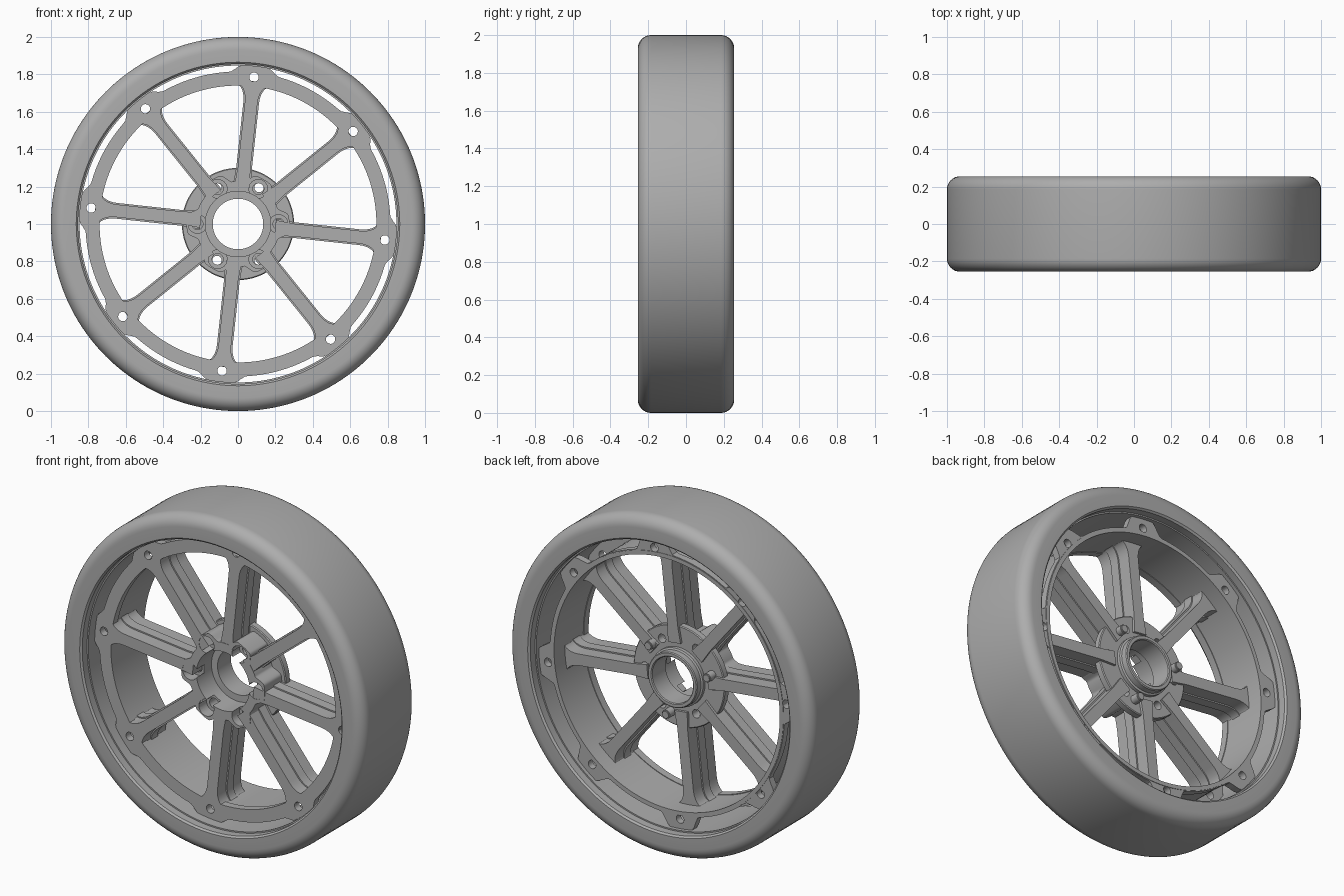
import bpy, bmesh
from math import sin, cos, pi, radians

cube = bpy.data.objects.get("Cube")
if cube:
    bpy.data.objects.remove(cube, do_unlink=True)

SPOKES, START = 8, radians(-6.2)
SPOKE_ANGLES = [START + i * 2 * pi / SPOKES for i in range(SPOKES)]
BOLT_ANGLES = [i * pi / 3 for i in range(6)]
FRONT, BACK = -0.14, 0.18

grey = bpy.data.materials.new("mid_grey")
grey.use_nodes = True
colour = (0.42, 0.42, 0.42, 1)
grey.diffuse_color = colour
grey.node_tree.nodes["Principled BSDF"].inputs["Base Color"].default_value = colour


def finish(bm, name):
    """Turn a bmesh into a smooth object with sharp edges, at axle height."""
    bmesh.ops.recalc_face_normals(bm, faces=bm.faces)
    mesh = bpy.data.meshes.new(name)
    bm.to_mesh(mesh)
    bm.free()
    mesh.materials.append(grey)
    mesh.shade_smooth()
    mesh.set_sharp_from_angle(angle=radians(32))
    obj = bpy.data.objects.new(name, mesh)
    obj.location.z = 1
    bpy.context.collection.objects.link(obj)
    return obj


def skin(bm, rings):
    """Join closed loops of points into a closed tube of quads."""
    loops = [[bm.verts.new(p) for p in ring] for ring in rings]
    n = len(loops[0])
    for a, b in zip(loops, loops[1:] + loops[:1]):
        for j in range(n):
            k = (j + 1) % n
            bm.faces.new((a[j], a[k], b[k], b[j]))


def lathe(name, profile, steps=128):
    """Spin a closed (radius, y) profile around the axle."""
    bm = bmesh.new()
    turns = [2 * pi * i / steps for i in range(steps)]
    skin(bm, [[(r * cos(t), y, r * sin(t)) for r, y in profile] for t in turns])
    return finish(bm, name)


def lobed_ring(name, inner, base, peak, angles, flat, end, y0, y1, steps=288):
    """Ring whose outer edge rises from base to peak around each angle."""
    bm = bmesh.new()
    rings = []
    for i in range(steps):
        t = 2 * pi * i / steps
        gap = min(abs((t - a + pi) % (2 * pi) - pi) for a in angles)
        f = min(max((end - gap) / (end - flat), 0), 1)
        r = base + (peak - base) * f * f * (3 - 2 * f)
        rings.append([(q * cos(t), y, q * sin(t))
                      for q, y in ((inner, y0), (r, y0), (r, y1), (inner, y1))])
    skin(bm, rings)
    return finish(bm, name)


def prism(bm, outline, angle, y0, y1):
    """Extrude a (radial, sideways) outline along the axle."""
    c, s = cos(angle), sin(angle)
    ends = [[bm.verts.new((r * c - t * s, y, r * s + t * c)) for r, t in outline]
            for y in (y0, y1)]
    bm.faces.new(ends[0])
    bm.faces.new(ends[1])
    n = len(outline)
    for j in range(n):
        k = (j + 1) % n
        bm.faces.new((ends[0][j], ends[0][k], ends[1][k], ends[1][j]))


def rods(bm, distance, radius, angles, y0, y1, sides=24):
    circle = [(distance + radius * cos(2 * pi * i / sides),
               radius * sin(2 * pi * i / sides)) for i in range(sides)]
    for a in angles:
        prism(bm, circle, a, y0, y1)


def drill(obj, distance, radius, angles, y0, y1):
    """Cut round holes parallel to the axle."""
    bm = bmesh.new()
    rods(bm, distance, radius, angles, y0, y1)
    cutter = finish(bm, "hole_cutter")
    cutter.hide_render = True
    mod = obj.modifiers.new("holes", 'BOOLEAN')
    mod.operation, mod.solver, mod.object = 'DIFFERENCE', 'EXACT', cutter
    bpy.context.view_layer.update()
    cut = bpy.data.meshes.new_from_object(
        obj.evaluated_get(bpy.context.evaluated_depsgraph_get()))
    obj.modifiers.clear()
    obj.data = cut
    bpy.data.objects.remove(cutter, do_unlink=True)
    cut.shade_smooth()
    cut.set_sharp_from_angle(angle=radians(32))


# Tyre with rounded shoulders and a shallow step inside
HALF, ROUND = 0.255, 0.07
tyre = []
for side in (-1, 1):
    arc = [(1 - ROUND + ROUND * sin(i * pi / 16), side * (HALF - ROUND + ROUND * cos(i * pi / 16)))
           for i in range(9)]
    tyre += arc if side < 0 else arc[::-1]
tyre += [(0.865, HALF), (0.855, HALF - 0.01), (0.855, 0.2), (0.847, 0.2),
         (0.847, -0.2), (0.855, -0.2), (0.855, 0.01 - HALF), (0.865, -HALF)]
lathe("tyre", tyre, 160)

# Rim barrel with lobed flanges front and back
lathe("rim_barrel", [(0.744, FRONT + 0.01), (0.768, FRONT + 0.01),
                     (0.768, BACK), (0.744, BACK)])
lobe = dict(angles=SPOKE_ANGLES, flat=radians(4.5), end=radians(9.5))
front_flange = lobed_ring("front_flange", 0.74, 0.815, 0.85, y0=FRONT, y1=FRONT + 0.045, **lobe)
back_tabs = lobed_ring("back_tabs", 0.75, 0.772, 0.85, y0=BACK - 0.045, y1=BACK - 0.003, **lobe)
for part in (front_flange, back_tabs):
    drill(part, 0.79, 0.025, SPOKE_ANGLES, -0.4, 0.4)


# Spokes: a deep core and a wider middle rib, flared into the rim
def spoke_outline(half):
    edge = [(0.2, half + 0.008), (0.3, half), (0.655, half)]
    edge += [(0.655 + 0.09 * sin(i * pi / 12), half + 0.05 * (1 - cos(i * pi / 12)))
             for i in range(1, 7)]
    edge.append((0.755, half + 0.05))
    return edge + [(r, -t) for r, t in reversed(edge)]


bm = bmesh.new()
for a in SPOKE_ANGLES:
    prism(bm, spoke_outline(0.034), a, FRONT, 0.08)
    prism(bm, spoke_outline(0.042), a, -0.06, 0.0)
finish(bm, "spokes")

# Hub with counterbored bolt bosses
hub = lobed_ring("hub", 0.175, 0.228, 0.275, BOLT_ANGLES, radians(9), radians(22),
                 FRONT - 0.002, 0.025)
drill(hub, 0.217, 0.05, BOLT_ANGLES, -0.3, -0.07)
drill(hub, 0.217, 0.03, BOLT_ANGLES, -0.3, 0.3)

# Back flange with raised collar around the bore
flange = lathe("hub_flange", [(0.135, 0.0), (0.18, 0.0), (0.18, 0.02), (0.295, 0.02),
                              (0.3, 0.025), (0.3, 0.06), (0.295, 0.065), (0.172, 0.065),
                              (0.172, 0.085), (0.162, 0.09), (0.162, 0.125), (0.157, 0.13),
                              (0.14, 0.13), (0.135, 0.125)])
drill(flange, 0.225, 0.025, BOLT_ANGLES, -0.3, 0.3)

# Drive pins on the flange
bm = bmesh.new()
pins = [radians(43 + 120 * i) for i in range(3)]
rods(bm, 0.228, 0.026, pins, 0.05, 0.115)
rods(bm, 0.228, 0.021, pins, 0.11, 0.122)
finish(bm, "drive_pins")
